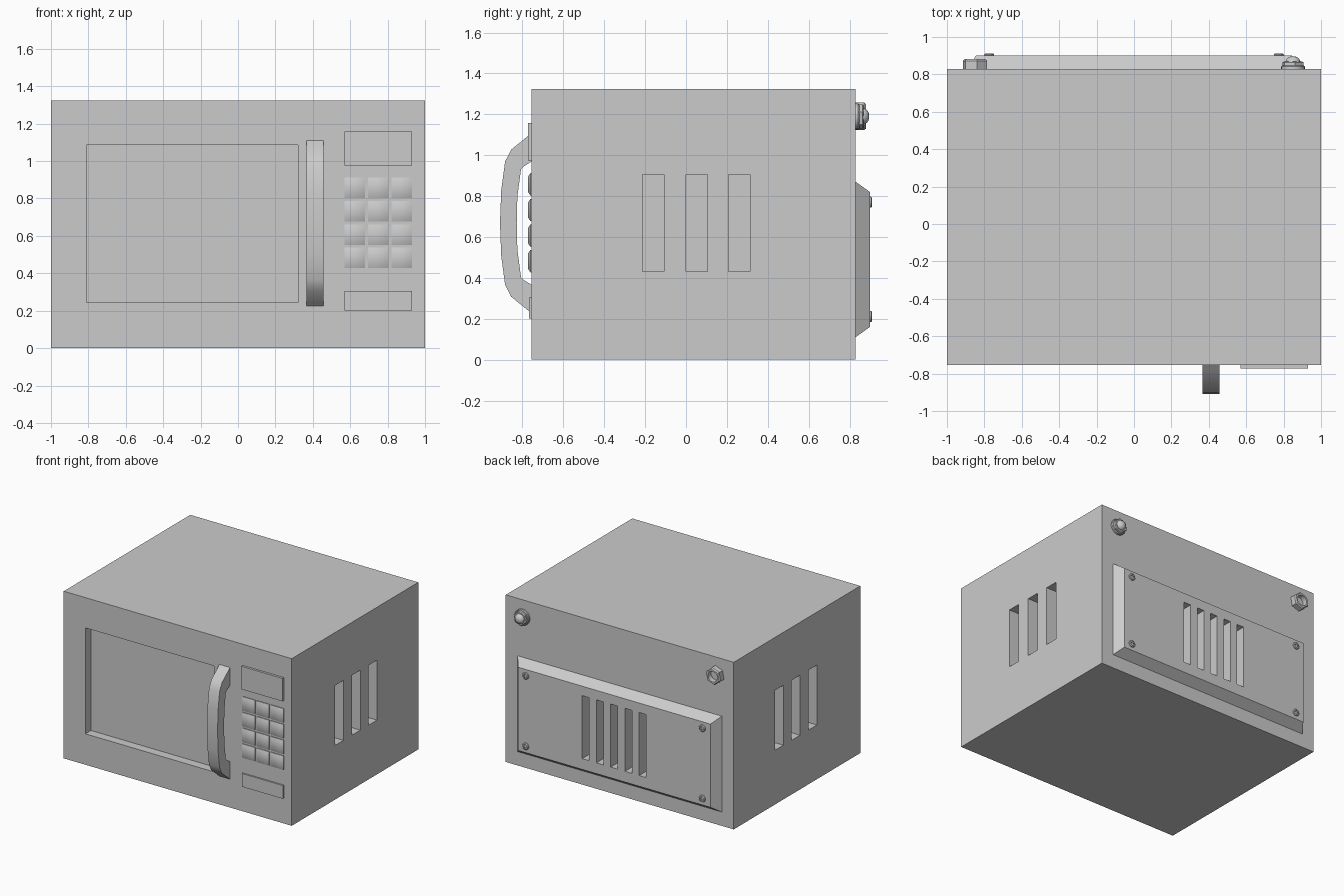
import bpy, bmesh, math

if "Cube" in bpy.data.objects:
    bpy.data.objects.remove(bpy.data.objects["Cube"])


def finish(name, bm, smooth=None):
    bmesh.ops.remove_doubles(bm, verts=bm.verts, dist=1e-5)
    bmesh.ops.recalc_face_normals(bm, faces=bm.faces)
    me = bpy.data.meshes.new(name)
    bm.to_mesh(me)
    bm.free()
    ob = bpy.data.objects.new(name, me)
    bpy.context.collection.objects.link(ob)
    if smooth:
        bpy.ops.object.select_all(action='DESELECT')
        ob.select_set(True)
        bpy.context.view_layer.objects.active = ob
        bpy.ops.object.shade_smooth_by_angle(angle=math.radians(smooth))
    return ob


def add_box(bm, x0, x1, y0, y1, z0, z1, inset0=0, inset1=0):
    # inset0 / inset1 shrink the y0 / y1 end in x and z
    rings = []
    for y, i in ((y0, inset0), (y1, inset1)):
        rings.append([bm.verts.new(p) for p in (
            (x0 + i, y, z0 + i), (x1 - i, y, z0 + i),
            (x1 - i, y, z1 - i), (x0 + i, y, z1 - i))])
    a, b = rings
    bm.faces.new(a)
    bm.faces.new(b)
    for k in range(4):
        j = (k + 1) % 4
        bm.faces.new((a[k], a[j], b[j], b[k]))


def boxes(name, items, smooth=None):
    bm = bmesh.new()
    for it in items:
        add_box(bm, *it)
    return finish(name, bm, smooth)


def lathe(name, x, z, profile, sides, turn=0, smooth=None):
    # stack of (radius, y) rings around an axis along y, capped at both ends
    bm = bmesh.new()
    rings = []
    for r, y in profile:
        angles = [math.radians(turn) + math.tau * k / sides for k in range(sides)]
        rings.append([bm.verts.new((x + r * math.sin(t), y, z + r * math.cos(t)))
                      for t in angles])
    for a, b in zip(rings, rings[1:]):
        for k in range(sides):
            j = (k + 1) % sides
            bm.faces.new((a[k], a[j], b[j], b[k]))
    bm.faces.new(rings[0])
    bm.faces.new(rings[-1])
    return finish(name, bm, smooth)


def cut(target, cutter):
    mod = target.modifiers.new("cut", 'BOOLEAN')
    mod.operation = 'DIFFERENCE'
    mod.solver = 'EXACT'
    mod.object = cutter
    bpy.context.view_layer.update()
    dg = bpy.context.evaluated_depsgraph_get()
    me = bpy.data.meshes.new_from_object(target.evaluated_get(dg))
    target.modifiers.clear()
    target.data = me


def discard(ob):
    bpy.data.objects.remove(ob)


FRONT, SEAM, BACK = -0.755, -0.605, 0.83

# Cabinet and front fascia
cabinet = boxes("cabinet", [(-1, 1, SEAM, BACK, 0, 1.325)])
fascia = boxes("front_fascia", [(-1, 1, FRONT, SEAM, 0, 1.325)])

# Door window recess
window = boxes("window_cutter", [(-0.81, 0.32, FRONT - 0.1, FRONT + 0.07, 0.245, 1.085)])
cut(fascia, window)
discard(window)

# Side vents, both sides
slots = []
for y in (-0.2125, 0.0, 0.2075):
    for x0, x1 in ((-1.1, -0.9), (0.9, 1.1)):
        slots.append((x0, x1, y, y + 0.105, 0.43, 0.905))
side_cutter = boxes("side_vent_cutter", slots)
cut(cabinet, side_cutter)
discard(side_cutter)

# Raised rear cover with five vents
cover = boxes("rear_cover", [(-0.895, 0.895, BACK, 0.90, 0.11, 0.87, 0, 0.05)])
rear_cutter = boxes("rear_vent_cutter", [
    (k * 0.125 - 0.031, k * 0.125 + 0.031, 0.77, 1.0, 0.245, 0.745) for k in range(-2, 3)])
cut(cover, rear_cutter)
cut(cabinet, rear_cutter)
discard(rear_cutter)

# Cross-head screws on the rear cover
for i, (x, z) in enumerate([(sx * 0.775, z) for sx in (-1, 1) for z in (0.212, 0.77)]):
    screw = lathe(f"cover_screw_{i + 1}", x, z,
                  [(0.027, 0.895), (0.027, 0.906), (0.022, 0.911)], 16, smooth=30)
    for w, h in ((0.016, 0.005), (0.005, 0.016)):
        c = boxes("cross_cutter", [(x - w, x + w, 0.904, 0.93, z - h, z + h)])
        cut(screw, c)
        discard(c)

# Hollow hex nut, rear
NUT_Z = 1.19
nut = lathe("hex_nut", -0.85, NUT_Z, [(0.068, BACK), (0.068, 0.872), (0.06, 0.881)], 6, 10)
bore = lathe("bore_cutter", -0.85, NUT_Z, [(0.042, 0.84), (0.042, 0.95)], 24)
cut(nut, bore)
discard(bore)

# Domed cap nut, rear
lathe("cap_flange", 0.85, NUT_Z, [(0.063, BACK), (0.063, 0.842), (0.058, 0.848)], 24, smooth=30)
lathe("cap_hex", 0.85, NUT_Z, [(0.06, 0.845), (0.06, 0.864), (0.053, 0.869)], 6, 10)
dome = [(0.04, 0.865)] + [(0.04 * math.cos(math.radians(a)), 0.865 + 0.032 * math.sin(math.radians(a)))
                          for a in (20, 40, 60, 78)]
lathe("cap_dome", 0.85, NUT_Z, dome, 24, smooth=40)

# Door handle: half profile (y, offset from mid height), mirrored
MID = 0.6675
outer = [(FRONT, 0.4425), (-0.775, 0.425), (-0.855, 0.36), (-0.885, 0.302), (-0.904, 0.16), (-0.91, 0.0)]
inner = [(-0.828, 0.0), (-0.825, 0.13), (-0.807, 0.265), (-0.795, 0.277), (FRONT, 0.302)]
half = outer + inner
profile = [(y, MID + d) for y, d in outer] + [(y, MID - d) for y, d in outer[-2::-1]]
profile += [(y, MID - d) for y, d in inner[::-1]] + [(y, MID + d) for y, d in inner[1:]]
bm = bmesh.new()
face = bm.faces.new([bm.verts.new((0.365, y, z)) for y, z in profile])
ext = bmesh.ops.extrude_face_region(bm, geom=[face])
for v in ext["geom"]:
    if isinstance(v, bmesh.types.BMVert):
        v.co.x = 0.458
finish("door_handle", bm, smooth=40)

# Display and lower bar
boxes("display_panel", [(0.57, 0.93, FRONT - 0.018, FRONT, 0.975, 1.157)])
boxes("lower_bar", [(0.57, 0.93, FRONT - 0.012, FRONT, 0.2, 0.305)])

# Keypad: 3 x 4 pillow buttons
keys = []
for col in range(3):
    for row in range(4):
        x, z = 0.57 + col * 0.125, 0.427 + row * 0.125
        keys.append((x, x + 0.11, FRONT - 0.006, FRONT, z, z + 0.11))
        keys.append((x, x + 0.11, FRONT - 0.018, FRONT - 0.006, z, z + 0.11, 0.018, 0))
bm = bmesh.new()
for k in keys:
    add_box(bm, *k)
finish("keypad_buttons", bm, smooth=50)
